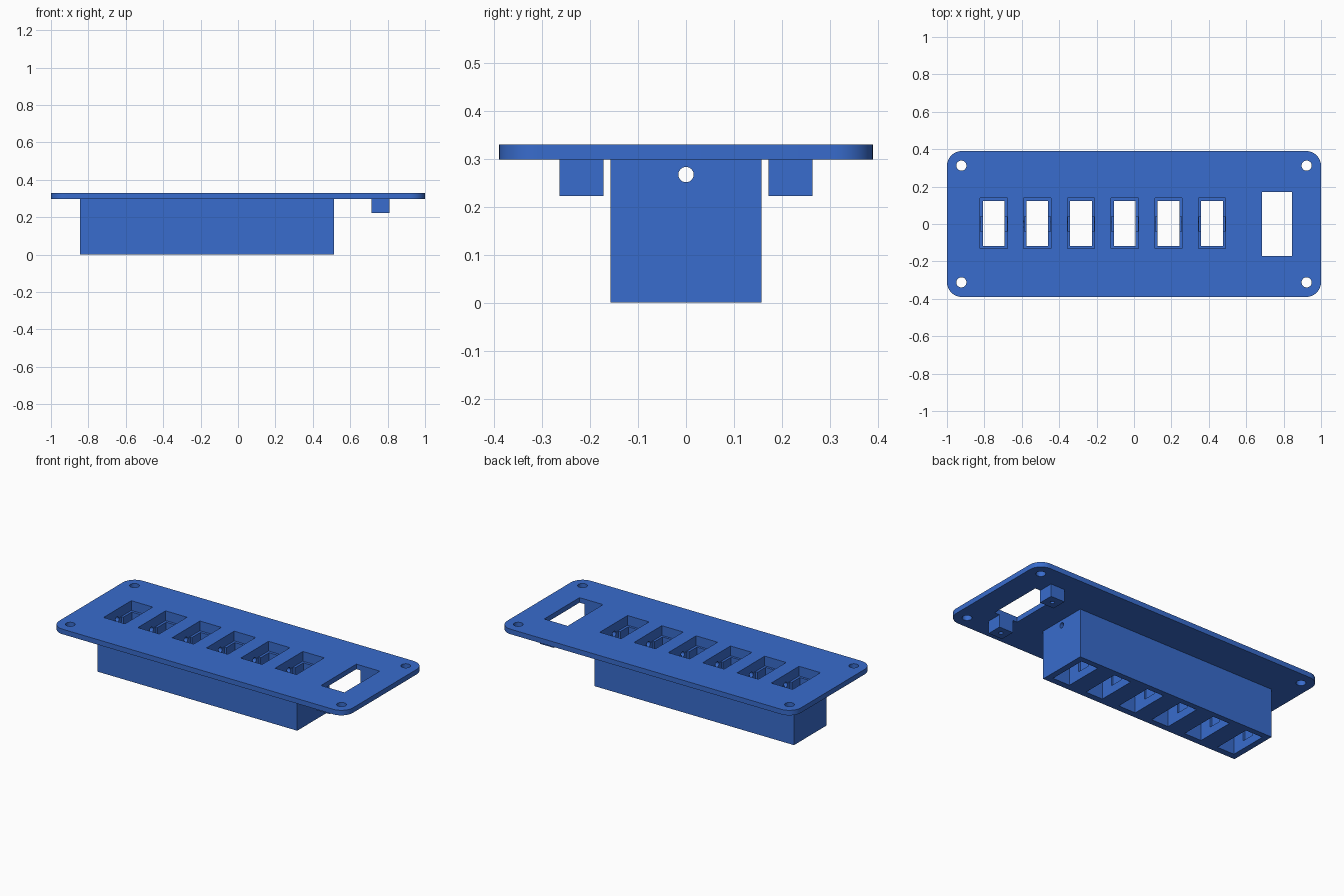
import bpy, bmesh, math
from mathutils import Matrix

if "Cube" in bpy.data.objects:
    bpy.data.objects.remove(bpy.data.objects["Cube"])

blue = bpy.data.materials.new("panel_blue")
blue.diffuse_color = (0.04, 0.15, 0.61, 1)
blue.use_nodes = True
blue.node_tree.nodes["Principled BSDF"].inputs["Base Color"].default_value = blue.diffuse_color


def finish(bm, name):
    bmesh.ops.recalc_face_normals(bm, faces=bm.faces)
    mesh = bpy.data.meshes.new(name)
    bm.to_mesh(mesh)
    bm.free()
    mesh.materials.append(blue)
    obj = bpy.data.objects.new(name, mesh)
    bpy.context.collection.objects.link(obj)
    return obj


def box(name, x0, x1, y0, y1, z0, z1):
    bm = bmesh.new()
    m = Matrix.Translation(((x0 + x1) / 2, (y0 + y1) / 2, (z0 + z1) / 2))
    m = m @ Matrix.Diagonal((x1 - x0, y1 - y0, z1 - z0, 1))
    bmesh.ops.create_cube(bm, size=1, matrix=m)
    return finish(bm, name)


def rod(name, centre, radius, depth, axis="Z", sides=32):
    bm = bmesh.new()
    m = Matrix.Translation(centre)
    if axis == "X":
        m = m @ Matrix.Rotation(math.pi / 2, 4, "Y")
    bmesh.ops.create_cone(bm, cap_ends=True, segments=sides, radius1=radius,
                          radius2=radius, depth=depth, matrix=m)
    return finish(bm, name)


def combine(target, tool, operation="DIFFERENCE"):
    mod = target.modifiers.new("cut", "BOOLEAN")
    mod.operation = operation
    mod.solver = "EXACT"
    mod.object = tool
    bpy.context.view_layer.objects.active = target
    bpy.ops.object.modifier_apply(modifier=mod.name)
    bpy.data.objects.remove(tool)


# Face plate with rounded corners
R, STEPS = 0.08, 10
bm = bmesh.new()
outline = []
for i, (sx, sy) in enumerate([(1, 1), (-1, 1), (-1, -1), (1, -1)]):
    for k in range(STEPS + 1):
        a = math.pi / 2 * (i + k / STEPS)
        outline.append(bm.verts.new((sx * (1 - R) + R * math.cos(a),
                                     sy * (0.39 - R) + R * math.sin(a), 0.299)))
face = bm.faces.new(outline)
ext = bmesh.ops.extrude_face_region(bm, geom=[face])
bmesh.ops.translate(bm, vec=(0, 0, 0.031),
                    verts=[v for v in ext["geom"] if isinstance(v, bmesh.types.BMVert)])
panel = finish(bm, "switch_panel")

# Deep housing under the plate, and two mounting lugs beside the display window
combine(panel, box("housing", -0.845, 0.513, -0.157, 0.157, 0, 0.315), "UNION")
for s in (-1, 1):
    y0, y1 = sorted((s * 0.172, s * 0.264))
    combine(panel, box("lug", 0.715, 0.81, y0, y1, 0.222, 0.315), "UNION")

# Display window and blind screw holes in the lugs
combine(panel, box("window", 0.685, 0.845, -0.172, 0.172, 0.1, 0.5))
for s in (-1, 1):
    combine(panel, rod("lug_hole", (0.762, s * 0.218, 0.23), 0.012, 0.1, sides=20))

# Corner screw holes
for sx in (-1, 1):
    for sy in (-1, 1):
        combine(panel, rod("screw_hole", (sx * 0.923, sy * 0.312, 0.3), 0.027, 0.2))

# Six stepped slots with side grooves
for i in range(6):
    x = -0.75 + i * 0.2335
    combine(panel, box("slot", x - 0.058, x + 0.058, -0.118, 0.122, -0.1, 0.5))
    combine(panel, box("recess", x - 0.073, x + 0.073, -0.132, 0.138, 0.27, 0.5))
    combine(panel, box("groove", x - 0.07, x + 0.07, -0.04, 0.04, 0.05, 0.28))

# Cable hole running lengthwise through all slot walls
combine(panel, rod("cable_hole", (-0.16, 0, 0.267), 0.016, 1.6, "X", 24))

# Smooth the rounded corners and bores, keep edges sharp
bpy.ops.object.select_all(action="DESELECT")
panel.select_set(True)
bpy.context.view_layer.objects.active = panel
bpy.ops.object.shade_smooth_by_angle(angle=math.radians(30))
